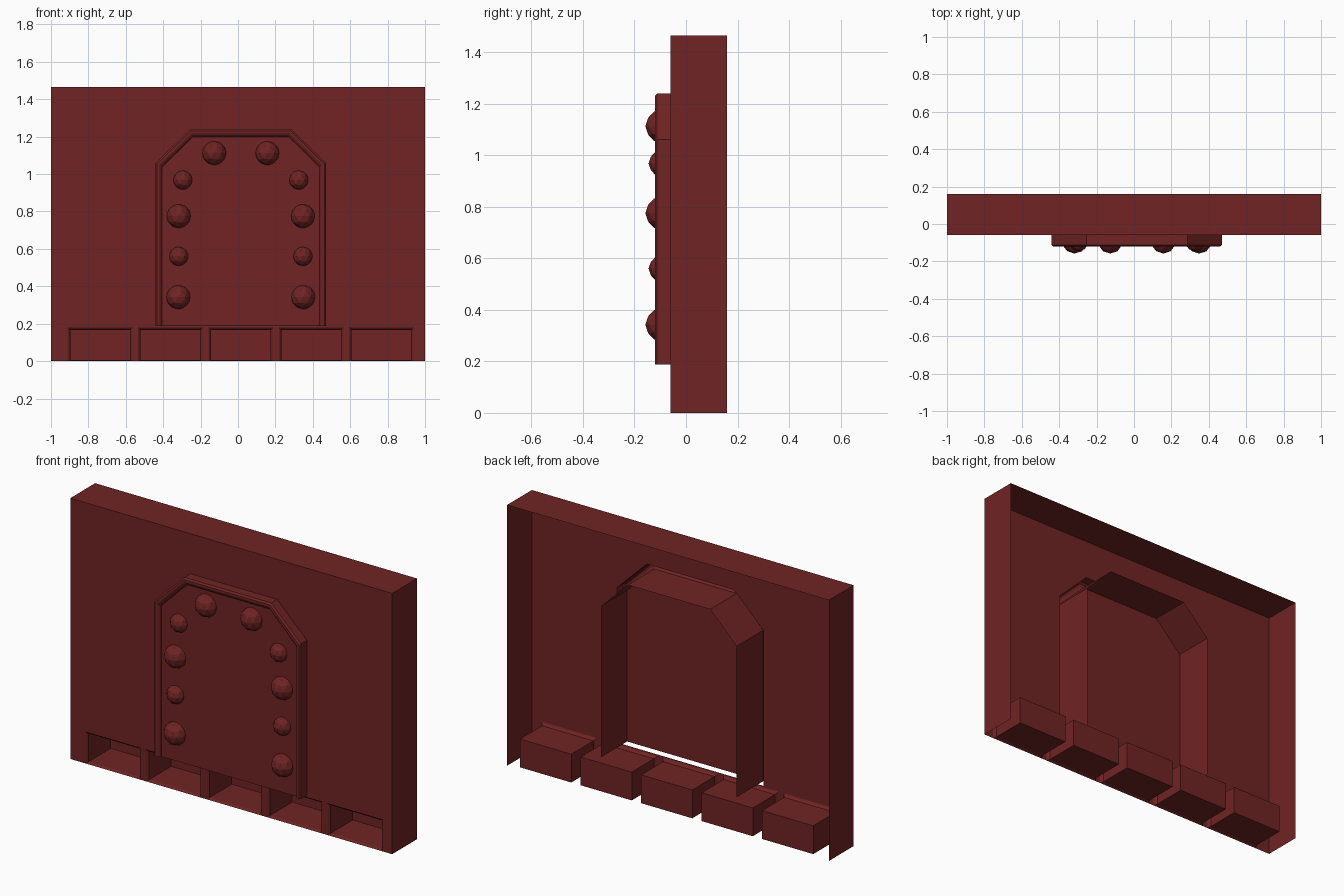
import bpy, bmesh
from mathutils import Vector

if "Cube" in bpy.data.objects:
    bpy.data.objects.remove(bpy.data.objects["Cube"])

FRONT, BACK, TOP = -0.06, 0.16, 1.465
CX = 0.015            # centre line of the door and niches
PANEL_Y = -0.1
red = bpy.data.materials.new("dark_red")
red.diffuse_color = (0.16, 0.017, 0.017, 1)
red.use_nodes = True
red.node_tree.nodes["Principled BSDF"].inputs["Base Color"].default_value = red.diffuse_color


def finish(name, bm):
    mesh = bpy.data.meshes.new(name)
    bm.to_mesh(mesh)
    bm.free()
    mesh.materials.append(red)
    obj = bpy.data.objects.new(name, mesh)
    bpy.context.collection.objects.link(obj)
    return obj


def loft(bm, outline, steps, closed=False, cap=False, flip=True):
    """Skin rings of outline(inset) placed at successive y depths."""
    rings = [[bm.verts.new((x, y, z)) for x, z in outline(i)] for i, y in steps]
    n = len(rings[0])
    for a, b in zip(rings, rings[1:]):
        for j in range(n if closed else n - 1):
            k = (j + 1) % n
            quad = [a[j], a[k], b[k], b[j]]
            bm.faces.new(quad[::-1] if flip else quad)
    if cap:
        bm.faces.new(rings[-1][::-1])


def arch(i):
    w, t = 0.455 - i, 0.27 - 0.4 * i
    s, h = 1.06 - 0.7 * i, 1.24 - 1.2 * i
    return [(CX - w, 0.188), (CX - w, s), (CX - t, h),
            (CX + t, h), (CX + w, s), (CX + w, 0.188)]


def niche_outline(cx):
    def f(i):
        w = 0.173 - i
        return [(cx - w, 0.5 * i), (cx - w, 0.18 - i), (cx + w, 0.18 - i), (cx + w, 0.5 * i)]
    return f


niches = [niche_outline(CX + 0.376 * k) for k in range(-2, 3)]

# wall front sheet, with notches for the niches and a hole for the door
bm = bmesh.new()
outer = [(1, 0), (1, TOP), (-1, TOP), (-1, 0)]
for f in niches:
    outer += f(0)
for loop in (outer, arch(0)):
    vs = [bm.verts.new((x, FRONT, z)) for x, z in loop]
    for j in range(len(vs)):
        bm.edges.new((vs[j - 1], vs[j]))
bmesh.ops.triangle_fill(bm, edges=bm.edges[:], use_beauty=True, normal=Vector((0, -1, 0)))
bmesh.ops.dissolve_limit(bm, angle_limit=0.01, verts=bm.verts[:], edges=bm.edges[:])
for face in bm.faces:
    face.normal_update()
    if face.normal.y > 0:
        face.normal_flip()
# wall top and sides, open at back and bottom
loft(bm, lambda i: [(-1, 0), (-1, TOP), (1, TOP), (1, 0)],
     [(0, FRONT), (0, BACK)], flip=False)
bmesh.ops.remove_doubles(bm, verts=bm.verts[:], dist=0.0005)
finish("wall", bm)

# chamfered niches along the foot of the wall
for k, f in enumerate(niches):
    bm = bmesh.new()
    loft(bm, f, [(0, FRONT), (0.006, FRONT + 0.004), (0.014, FRONT + 0.014), (0.014, 0.15)],
         closed=True, cap=True)
    finish(f"niche_{k + 1}", bm)

# raised door frame, whose inner edge runs back behind the wall
bm = bmesh.new()
loft(bm, arch, [(0, FRONT), (0, -0.112), (0.008, -0.12), (0.018, -0.12),
                (0.026, -0.115), (0.034, -0.105), (0.034, 0.13)])
finish("door_frame", bm)

# flat door panel
bm = bmesh.new()
bm.faces.new([bm.verts.new((x, PANEL_Y, z)) for x, z in arch(0.034)][::-1])
finish("door_panel", bm)

# domed studs, mirrored either side of the door
studs = [(0.142, 1.112, 0.066), (0.31, 0.968, 0.053), (0.332, 0.775, 0.066),
         (0.332, 0.56, 0.053), (0.334, 0.342, 0.066)]
for k, (dx, z, r) in enumerate(studs):
    for label, side in (("left", -1), ("right", 1)):
        bm = bmesh.new()
        bmesh.ops.create_icosphere(bm, subdivisions=2, radius=r)
        bmesh.ops.translate(bm, verts=bm.verts[:], vec=(CX + side * dx, -0.092, z))
        bmesh.ops.bisect_plane(bm, geom=bm.verts[:] + bm.edges[:] + bm.faces[:],
                               plane_co=(0, PANEL_Y, 0), plane_no=(0, 1, 0), clear_outer=True)
        finish(f"stud_{label}_{k + 1}", bm)
